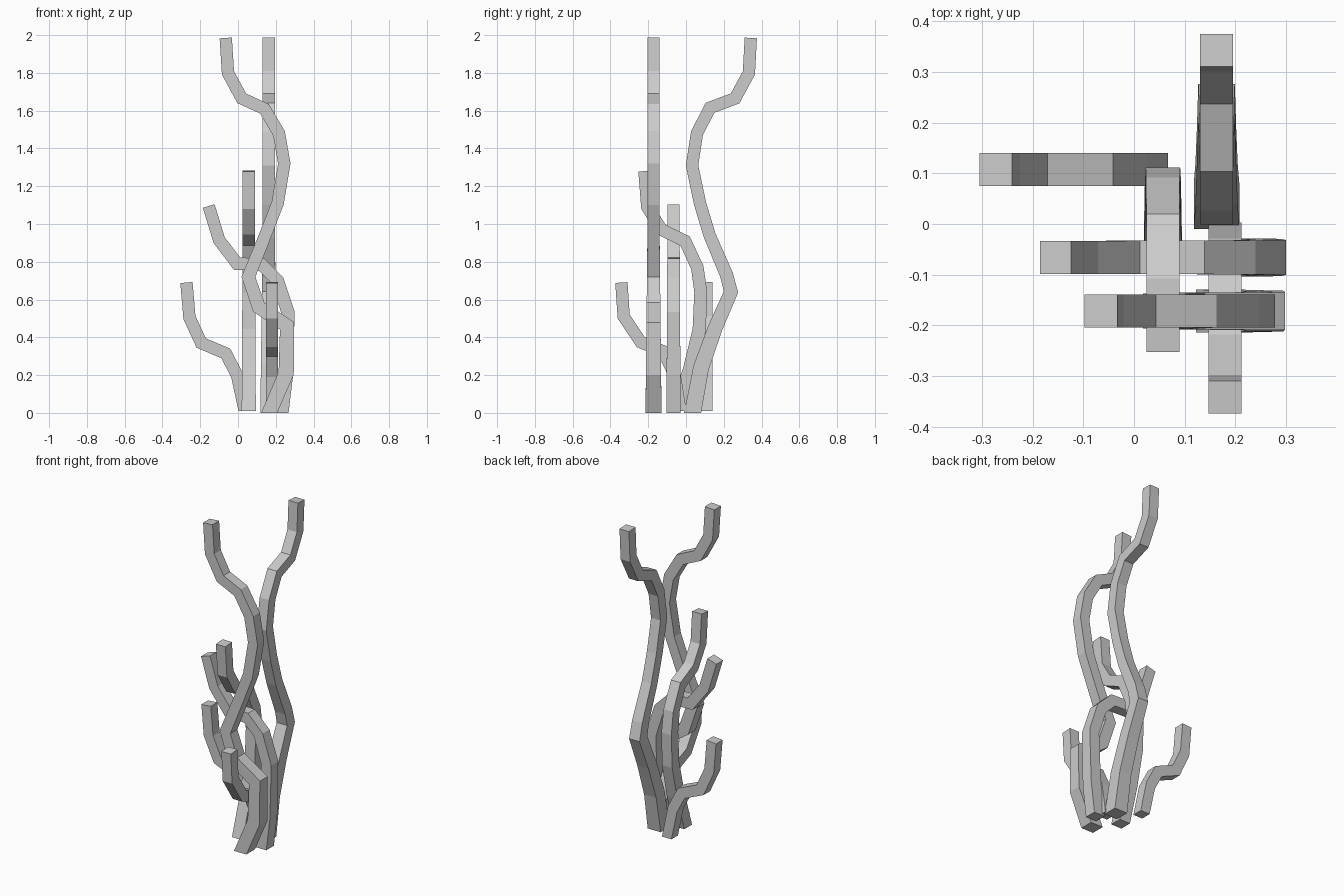
import bpy, bmesh
from mathutils import Vector

cube = bpy.data.objects.get("Cube")
if cube:
    bpy.data.objects.remove(cube, do_unlink=True)

grey = bpy.data.materials.new("coral_grey")
grey.use_nodes = True
colour = (0.6, 0.6, 0.6, 1)
grey.diffuse_color = colour
grey.node_tree.nodes["Principled BSDF"].inputs["Base Color"].default_value = colour


def branch(name, axis, offset, path, base, tip):
    """Square, mitred branch bending in one vertical plane, listed base to tip."""
    pts = [Vector(p) for p in path]
    dirs = [(b - a).normalized() for a, b in zip(pts, pts[1:])]
    bm = bmesh.new()
    rings = []
    for i, p in enumerate(pts):
        before, after = dirs[max(i - 1, 0)], dirs[min(i, len(dirs) - 1)]
        t = (before + after).normalized()
        half = (base + (tip - base) * min(1, p.y / 0.9)) / 2
        side = Vector((t.y, -t.x)) * half / max(t.dot(after), 0.7)
        if i == 0:  # flat foot on the ground
            side = Vector((half, 0))
        ring = []
        for s, d in ((1, 1), (1, -1), (-1, -1), (-1, 1)):
            q = p + side * s
            depth = offset + half * d
            co = (q.x, depth, q.y) if axis == "x" else (depth, q.x, q.y)
            ring.append(bm.verts.new(co))
        rings.append(ring)
    for a, b in zip(rings, rings[1:]):
        for k in range(4):
            n = (k + 1) % 4
            bm.faces.new((a[k], a[n], b[n], b[k]))
    bm.faces.new(rings[0])
    bm.faces.new(rings[-1])
    bmesh.ops.recalc_face_normals(bm, faces=bm.faces)
    mesh = bpy.data.meshes.new(name)
    bm.to_mesh(mesh)
    bm.free()
    mesh.materials.append(grey)
    obj = bpy.data.objects.new(name, mesh)
    bpy.context.collection.objects.link(obj)


# Two tall branches
branch("tall_front_branch", "x", -0.172,
       [(.165, 0), (.255, .21), (.26, .46), (.11, .56), (.055, .72), (.14, .93),
        (.21, 1.11), (.245, 1.32), (.217, 1.48), (.14, 1.61), (.02, 1.665),
        (-.053, 1.80), (-.065, 1.985)], .085, .065)
branch("tall_back_branch", "y", .163,
       [(.035, 0), (.08, .24), (.155, .45), (.238, .64), (.215, .73), (.125, .94),
        (.074, 1.11), (.032, 1.31), (.058, 1.48), (.127, 1.615), (.26, 1.665),
        (.333, 1.80), (.343, 1.985)], .09, .065)

# Two middle branches
branch("middle_side_branch", "x", -.066,
       [(.23, 0), (.255, .2), (.265, .53), (.21, .70), (.125, .785),
        (-.005, .79), (-.1, .915), (-.155, 1.095)], .075, .065)
branch("middle_front_branch", "y", .057,
       [(-.05, .01), (.02, .23), (.07, .44), (.078, .64), (.06, .77),
        (-.005, .91), (-.13, .97), (-.205, 1.09), (-.22, 1.28)], .075, .065)

# Two low branches
branch("low_front_branch", "y", .18,
       [(-.03, .01), (-.06, .2), (-.12, .325), (-.24, .375),
        (-.33, .51), (-.342, .69)], .065, .065)
branch("low_side_branch", "x", .108,
       [(.035, .01), (-.005, .2), (-.065, .315), (-.195, .37),
        (-.257, .505), (-.273, .69)], .065, .065)
